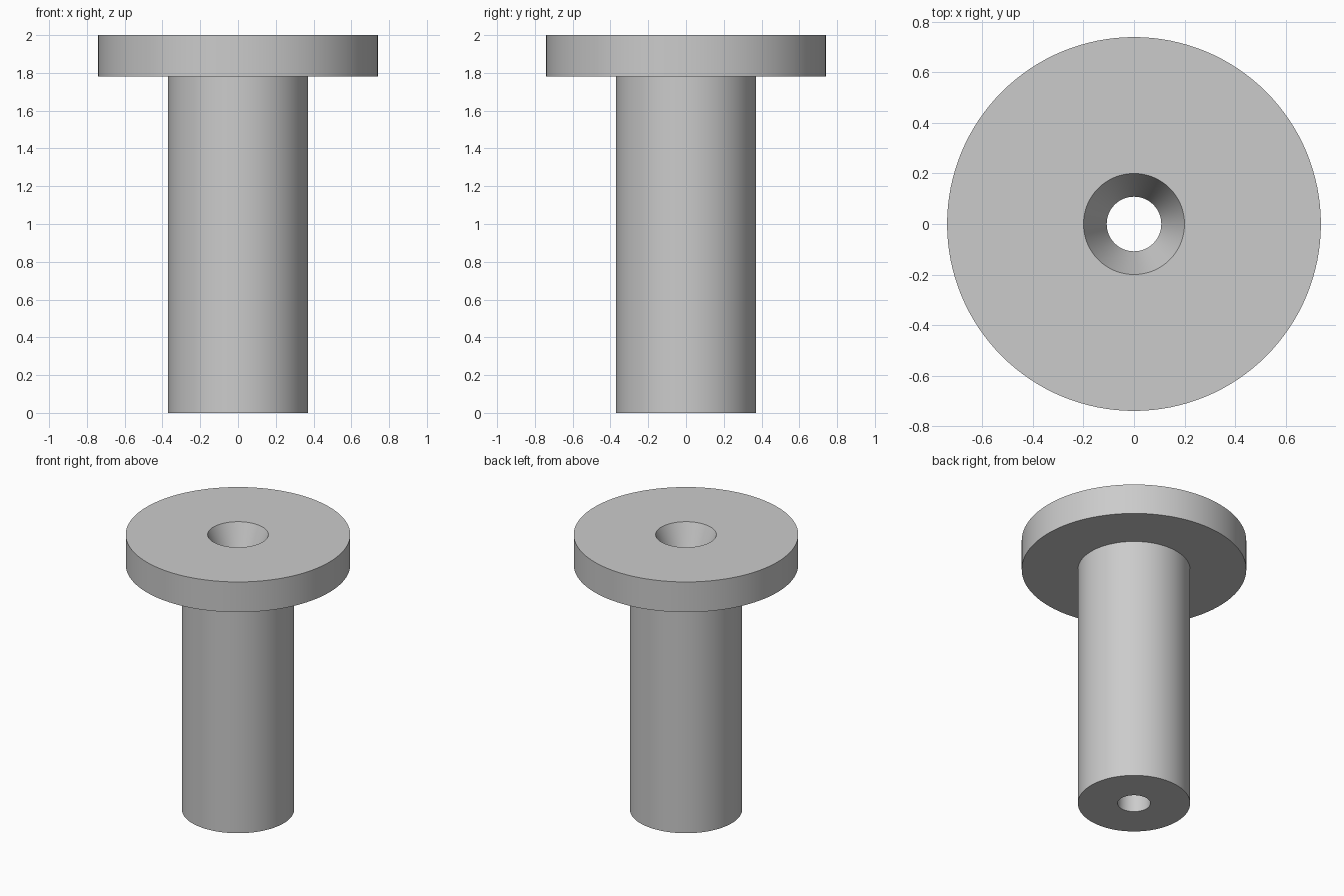
import bpy
import bmesh
from math import cos, sin, tau, radians

cube = bpy.data.objects.get("Cube")
if cube:
    bpy.data.objects.remove(cube, do_unlink=True)

SEGMENTS = 128
SHAFT_R, HEAD_R = 0.37, 0.74
BORE_R, SINK_R = 0.108, 0.2
HEAD_Z, TOP_Z = 1.78, 2.0

# Plain grey material
grey = bpy.data.materials.new("light_grey")
grey.use_nodes = True
colour = (0.6, 0.6, 0.6, 1.0)
grey.diffuse_color = colour
grey.node_tree.nodes["Principled BSDF"].inputs["Base Color"].default_value = colour


def lathe(name, profile):
    """Revolve a closed (radius, height) profile around z."""
    bm = bmesh.new()
    rings = [[bm.verts.new((r * cos(tau * i / SEGMENTS), r * sin(tau * i / SEGMENTS), z))
              for i in range(SEGMENTS)] for r, z in profile]
    for k, low in enumerate(rings):
        high = rings[(k + 1) % len(rings)]
        for i in range(SEGMENTS):
            j = (i + 1) % SEGMENTS
            bm.faces.new((low[i], low[j], high[j], high[i]))
    bmesh.ops.recalc_face_normals(bm, faces=bm.faces)
    mesh = bpy.data.meshes.new(name)
    bm.to_mesh(mesh)
    bm.free()
    mesh.materials.append(grey)
    obj = bpy.data.objects.new(name, mesh)
    bpy.context.collection.objects.link(obj)
    bpy.ops.object.select_all(action='DESELECT')
    obj.select_set(True)
    bpy.context.view_layer.objects.active = obj
    bpy.ops.object.shade_smooth_by_angle(angle=radians(15))
    return obj


# Shaft and head in one piece, with a bore that flares out through the head
lathe("flanged_bushing", [
    (BORE_R, 0), (SHAFT_R, 0), (SHAFT_R, HEAD_Z), (HEAD_R, HEAD_Z),
    (HEAD_R, TOP_Z), (SINK_R, TOP_Z), (BORE_R, HEAD_Z),
])
